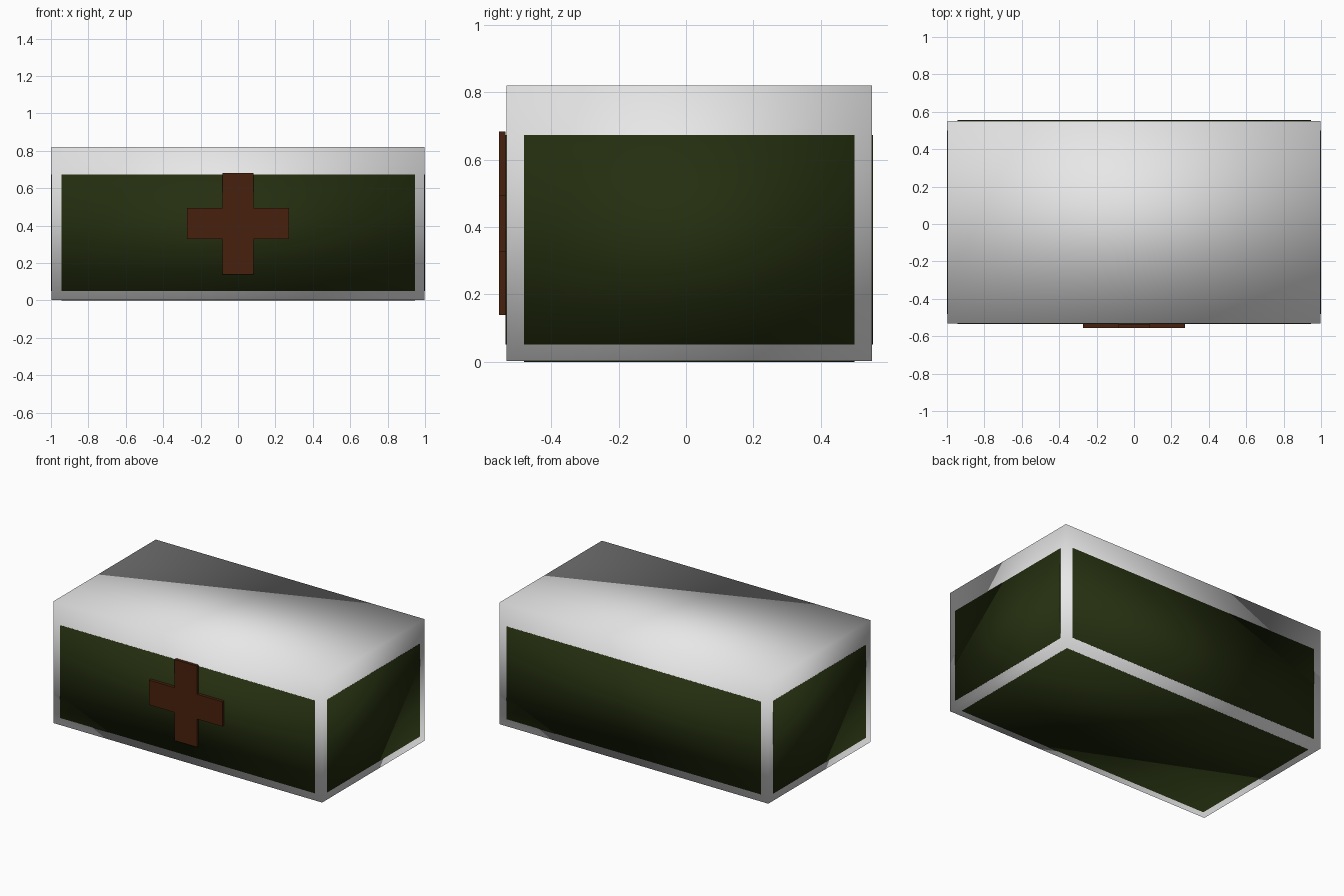
import bpy
import bmesh
from mathutils import Vector

cube = bpy.data.objects.get("Cube")
if cube:
    bpy.data.objects.remove(cube, do_unlink=True)


def material(name, rgb):
    mat = bpy.data.materials.new(name)
    mat.use_nodes = True
    mat.diffuse_color = (*rgb, 1)
    mat.node_tree.nodes["Principled BSDF"].inputs["Base Color"].default_value = (*rgb, 1)
    return mat


def add_object(name, bm, mat, smooth):
    bmesh.ops.recalc_face_normals(bm, faces=bm.faces)
    for face in bm.faces:
        face.smooth = smooth
    mesh = bpy.data.meshes.new(name)
    bm.to_mesh(mesh)
    bm.free()
    mesh.materials.append(mat)
    obj = bpy.data.objects.new(name, mesh)
    bpy.context.collection.objects.link(obj)
    return obj


def box(name, low, high, mat):
    """Softly shaded box between two corners."""
    low, high = Vector(low), Vector(high)
    bm = bmesh.new()
    bmesh.ops.create_cube(bm, size=1)
    bmesh.ops.scale(bm, vec=high - low, verts=bm.verts)
    bmesh.ops.translate(bm, vec=(low + high) / 2, verts=bm.verts)
    return add_object(name, bm, mat, True)


white = material("white", (0.8, 0.8, 0.8))
green = material("dark green", (0.018, 0.028, 0.005))
red = material("brown red", (0.064, 0.015, 0.004))

# Overall size of the case and the thickness of its panels
W, FRONT, BACK, H = 1.0, -0.535, 0.555, 0.82
T = 0.003
SIDE, BOTTOM, TOP = 0.945, 0.052, 0.673
Y0, Y1 = FRONT + 0.055, BACK - 0.055

# White case
box("case", (T - W, FRONT + T, T), (W - T, BACK - T, H), white)

# Green panels on the four sides and the underside
box("front_panel", (-SIDE, FRONT, BOTTOM), (SIDE, FRONT + 2 * T, TOP), green)
box("back_panel", (-SIDE, BACK - 2 * T, BOTTOM), (SIDE, BACK, TOP), green)
box("left_panel", (W - 2 * T, Y0, BOTTOM), (W, Y1, TOP), green)
box("right_panel", (-W, Y0, BOTTOM), (2 * T - W, Y1, TOP), green)
box("bottom_panel", (-SIDE, Y0, 0), (SIDE, Y1, 2 * T), green)

# Raised cross on the front
R, A, CENTRE, DEPTH = 0.272, 0.083, 0.411, 0.02
outline = []
corner = [(R, -A), (R, A), (A, A)]
for turn in range(4):
    outline += corner
    corner = [(-z, x) for x, z in corner]
bm = bmesh.new()
face = bm.faces.new([bm.verts.new((x, FRONT - DEPTH, CENTRE + z)) for x, z in outline])
back = bmesh.ops.extrude_face_region(bm, geom=[face], use_keep_orig=True)["geom"]
bmesh.ops.translate(bm, vec=(0, DEPTH, 0),
                    verts=[v for v in back if isinstance(v, bmesh.types.BMVert)])
add_object("cross", bm, red, False)
